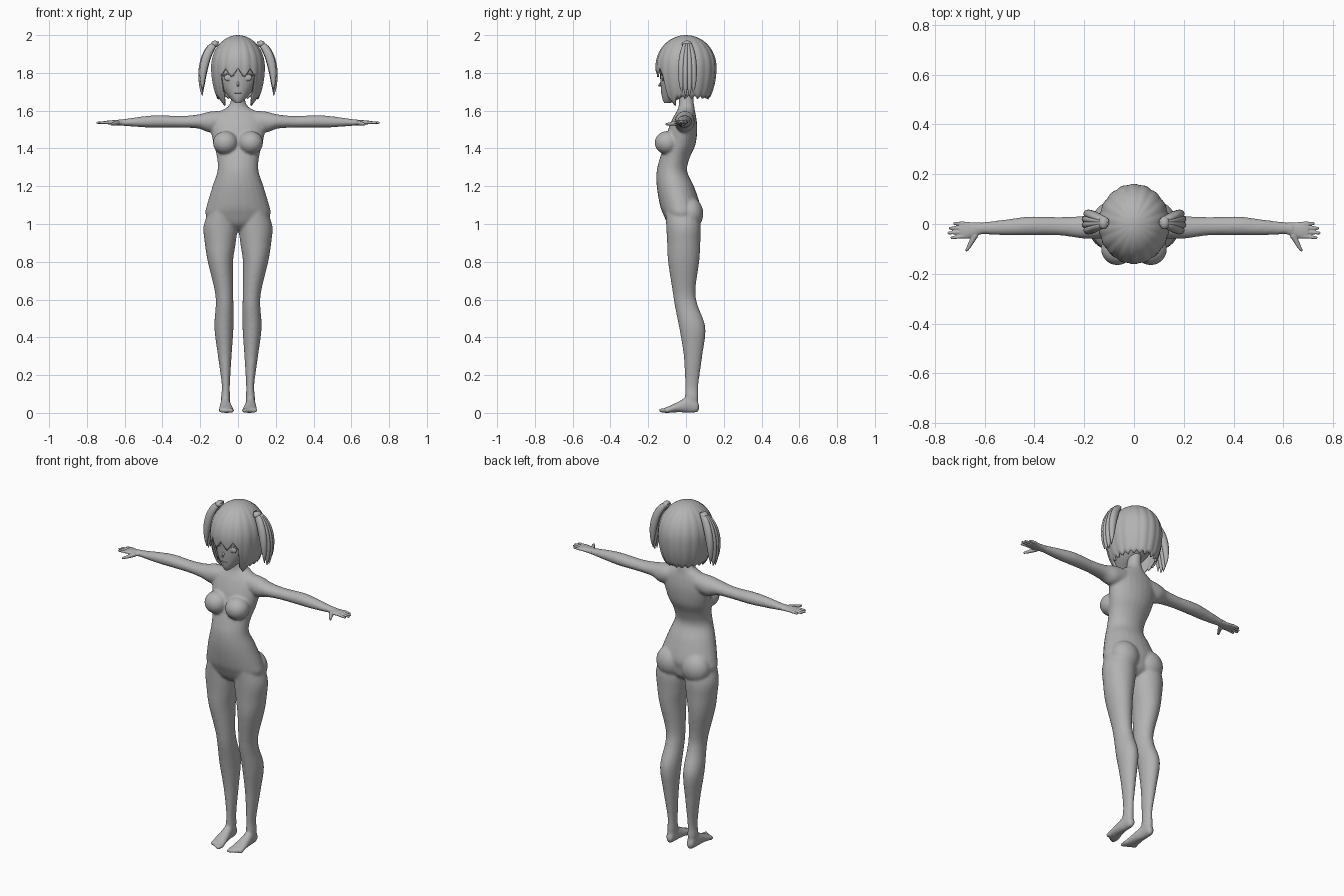
import bpy, bmesh, math
from mathutils import Vector, Matrix

cube = bpy.data.objects.get("Cube")
if cube:
    bpy.data.objects.remove(cube)

grey = bpy.data.materials.new("plain grey")
grey.use_nodes = True
shade = (0.45, 0.45, 0.45, 1)
grey.diffuse_color = shade
grey.node_tree.nodes["Principled BSDF"].inputs["Base Color"].default_value = shade


def finish(bm, name, voxel=0, smooth=0):
    """Turn a bmesh into an object, optionally fused and softened."""
    bmesh.ops.recalc_face_normals(bm, faces=bm.faces)
    for face in bm.faces:
        face.smooth = True
    mesh = bpy.data.meshes.new(name)
    bm.to_mesh(mesh)
    bm.free()
    mesh.materials.append(grey)
    obj = bpy.data.objects.new(name, mesh)
    bpy.context.scene.collection.objects.link(obj)
    if voxel:
        fuse = obj.modifiers.new("fuse", "REMESH")
        fuse.mode = "VOXEL"
        fuse.voxel_size = voxel
        fuse.use_smooth_shade = True
    if smooth:
        soften = obj.modifiers.new("soften", "SMOOTH")
        soften.factor = 0.5
        soften.iterations = smooth
    return obj


def spline(rings, steps=5):
    """Catmull-Rom samples through tuples of any length."""
    out = []
    last = len(rings) - 1
    for i in range(last):
        a, b, c, d = (rings[max(0, min(last, i + k))] for k in (-1, 0, 1, 2))
        for s in range(steps):
            t = s / steps
            out.append([q + t / 2 * (r - p + t * (2*p - 5*q + 4*r - s2 + t * (3*q - p - 3*r + s2)))
                        for p, q, r, s2 in zip(a, b, c, d)])
    out.append(list(rings[last]))
    return out


def loft(bm, axis, rings, side=1, sides=24):
    """Closed loft of ellipses; ring = position, u low, u high, v low, v high."""
    u, v = [(1, 2), (0, 2), (0, 1)][axis]
    loops = []
    for pos, ulo, uhi, vlo, vhi in spline(rings):
        loop = []
        for k in range(sides):
            angle = math.tau * k / sides
            co = Vector()
            co[axis] = pos
            co[u] = (ulo + uhi) / 2 + (uhi - ulo) / 2 * math.cos(angle)
            co[v] = (vlo + vhi) / 2 + (vhi - vlo) / 2 * math.sin(angle)
            co.x *= side
            loop.append(bm.verts.new(co))
        loops.append(loop)
    for one, two in zip(loops, loops[1:]):
        for k in range(sides):
            j = (k + 1) % sides
            bm.faces.new((one[k], one[j], two[j], two[k]))
    bm.faces.new(loops[0])
    bm.faces.new(loops[-1])


def ball(bm, center, radii):
    matrix = Matrix.Translation(center) @ Matrix.Diagonal((*radii, 1))
    bmesh.ops.create_uvsphere(bm, u_segments=24, v_segments=16, radius=1, matrix=matrix)


def limb(bm, start, end, r1, r2):
    """Tapered rod with round ends."""
    start, end = Vector(start), Vector(end)
    line = end - start
    matrix = Matrix.Translation((start + end) / 2) @ line.to_track_quat("Z", "Y").to_matrix().to_4x4()
    bmesh.ops.create_cone(bm, cap_ends=True, segments=12, radius1=r1, radius2=r2,
                          depth=line.length, matrix=matrix)
    ball(bm, start, (r1, r1, r1))
    ball(bm, end, (r2, r2, r2))


# Torso, neck, legs, arms and feet fused into one soft figure
body = bmesh.new()
torso = [(0.97, .04, -.06, .03), (1.0, .13, -.095, .06), (1.05, .172, -.12, .07),
         (1.1, .165, -.138, .075), (1.2, .135, -.155, .042), (1.28, .109, -.155, .006),
         (1.35, .111, -.138, .02), (1.42, .128, -.115, .05), (1.5, .145, -.095, .06),
         (1.56, .14, -.07, .055), (1.595, .1, -.05, .048), (1.62, .055, -.04, .045),
         (1.66, .037, -.038, .04), (1.73, .036, -.04, .045)]
loft(body, 2, [(z, -w, w, f, b) for z, w, f, b in torso])
leg = [(1.08, .03, .15, -.11, .06), (.99, .004, .182, -.105, .078), (.9, .012, .176, -.1, .076),
       (.8, .026, .16, -.095, .07), (.65, .026, .124, -.072, .05), (.57, .024, .118, -.06, .062),
       (.45, .024, .125, -.036, .103), (.3, .034, .106, -.012, .086),
       (.15, .043, .086, -.005, .066), (.08, .042, .09, -.006, .066), (.03, .045, .085, 0, .06)]
arm = [(.08, -.055, .045, 1.5, 1.6), (.15, -.06, .045, 1.485, 1.595), (.21, -.058, .032, 1.505, 1.58),
       (.3, -.046, .028, 1.51, 1.572), (.42, -.046, .03, 1.51, 1.576),
       (.5, -.046, .02, 1.512, 1.57), (.6, -.042, .008, 1.519, 1.556), (.65, -.045, .005, 1.524, 1.552)]
foot = [(.07, .055, .075, .015, .04), (.055, .045, .088, .002, .07), (.01, .042, .092, 0, .085),
        (-.04, .032, .098, .003, .06), (-.09, .023, .102, 0, .036), (-.115, .024, .1, 0, .026)]
for side in (-1, 1):
    loft(body, 2, leg, side)
    loft(body, 0, arm, side)
    loft(body, 1, foot, side)
    ball(body, (side * .067, -.1, 1.43), (.066, .066, .062))
    ball(body, (side * .082, .022, 1.055), (.082, .07, .085))
    for k in range(5):
        x = side * (.033 + .0155 * k)
        r = .013 - .0012 * k
        limb(body, (x, -.1, r), (x, -.134 + .008 * k, r), r, r * .9)
finish(body, "body", voxel=.007, smooth=7)

# Hands with a flat palm, four fingers and a thumb
for side, label in ((-1, "right"), (1, "left")):
    hand = bmesh.new()
    loft(hand, 0, [(.61, -.04, .006, 1.521, 1.554), (.645, -.052, .006, 1.523, 1.55),
                   (.675, -.06, .009, 1.526, 1.549), (.7, -.054, .006, 1.53, 1.546)], side)
    for k, tip in enumerate((.727, .744, .75, .738)):
        y = .002 - .018 * k
        limb(hand, (side * .685, y * .95, 1.538), (side * (tip - .006), y * 1.06, 1.536), .0085, .006)
    limb(hand, (side * .64, -.048, 1.535), (side * .66, -.085, 1.53), .013, .009)
    limb(hand, (side * .66, -.085, 1.53), (side * .672, -.105, 1.528), .009, .006)
    finish(hand, label + "_hand", voxel=.003, smooth=2)

# Head with a narrow chin and a small nose
head = bmesh.new()
skull = [(1.64, .014, -.115, -.085), (1.66, .036, -.124, -.04), (1.69, .064, -.13, .02),
         (1.73, .092, -.134, .07), (1.78, .112, -.137, .105), (1.85, .123, -.14, .13),
         (1.92, .105, -.115, .112), (1.97, .05, -.05, .05)]
loft(head, 2, [(z, -w, w, f, b) for z, w, f, b in skull], sides=32)
limb(head, (0, -.128, 1.755), (0, -.142, 1.732), .006, .005)
finish(head, "head")

# Eyes, lashes and mouth
face = bmesh.new()
for side in (-1, 1):
    ball(face, (side * .048, -.12, 1.775), (.026, .009, .018))
    limb(face, (side * .02, -.134, 1.785), (side * .05, -.129, 1.797), .003, .004)
    limb(face, (side * .05, -.129, 1.797), (side * .082, -.105, 1.785), .004, .003)
limb(face, (-.016, -.13, 1.694), (.016, -.13, 1.694), .0025, .0025)
finish(face, "face_details")


# Bobbed hair shell: fringe in front, long side locks, jagged back
def hem(angle):
    """Lower edge of the hair; angle is measured from the front."""
    deg = abs(math.degrees(angle))
    if deg < 42:
        return 1.775 + .05 * abs((deg / 14) % 2 - 1)
    if deg < 68:
        return 1.625 + .05 * abs(deg - 54) / 14
    return 1.66 + .02 * abs((deg / 8) % 2 - 1)


hair = bmesh.new()
columns, rows = 120, 24
top = hair.verts.new((0, 0, 2))
grid = []
for c in range(columns):
    angle = math.tau * c / columns - math.pi
    low = hem(angle)
    column = []
    for r in range(1, rows + 1):
        z = 2 - (2 - low) * (r / rows) ** 1.7
        rise = z - 1.83
        size = math.sqrt(max(0, 1 - (rise / (.17 if rise > 0 else .26)) ** 2))
        size *= .98 + .025 * abs(math.cos(angle * 9))
        column.append(hair.verts.new((.143 * size * math.sin(angle), -.161 * size * math.cos(angle), z)))
    grid.append(column)
for c in range(columns):
    one, two = grid[c], grid[(c + 1) % columns]
    hair.faces.new((top, one[0], two[0]))
    for r in range(rows - 1):
        hair.faces.new((one[r], one[r + 1], two[r + 1], two[r]))
shell = finish(hair, "hair_cap")
thick = shell.modifiers.new("thickness", "SOLIDIFY")
thick.thickness = .01
thick.offset = -1

# Two side tails made of fanned strands, each held by a round tie
strand = [(1.965, .1, .125), (1.94, .115, .165), (1.88, .142, .198),
          (1.8, .163, .213), (1.72, .178, .208), (1.67, .188, .193)]
fan = (.2, .5, .85, 1, 1, .9)
width = (.008, .012, .016, .017, .012, .003)
for side, label in ((-1, "right"), (1, "left")):
    tail = bmesh.new()
    for k in range(4):
        shift = (k - 1.5) * .022
        drop = 1 - .06 * abs(k - 1.5)
        rings = []
        for (z, inner, outer), f, w in zip(strand, fan, width):
            y = .008 + shift * f
            rings.append((1.965 - (1.965 - z) * drop, inner, outer - abs(shift) * f * .3, y - w, y + w))
        loft(tail, 2, rings, side, 12)
    finish(tail, label + "_hair_tail")
    tie = bmesh.new()
    ball(tie, (side * .122, .005, 1.953), (.02, .026, .018))
    finish(tie, label + "_hair_tie")
